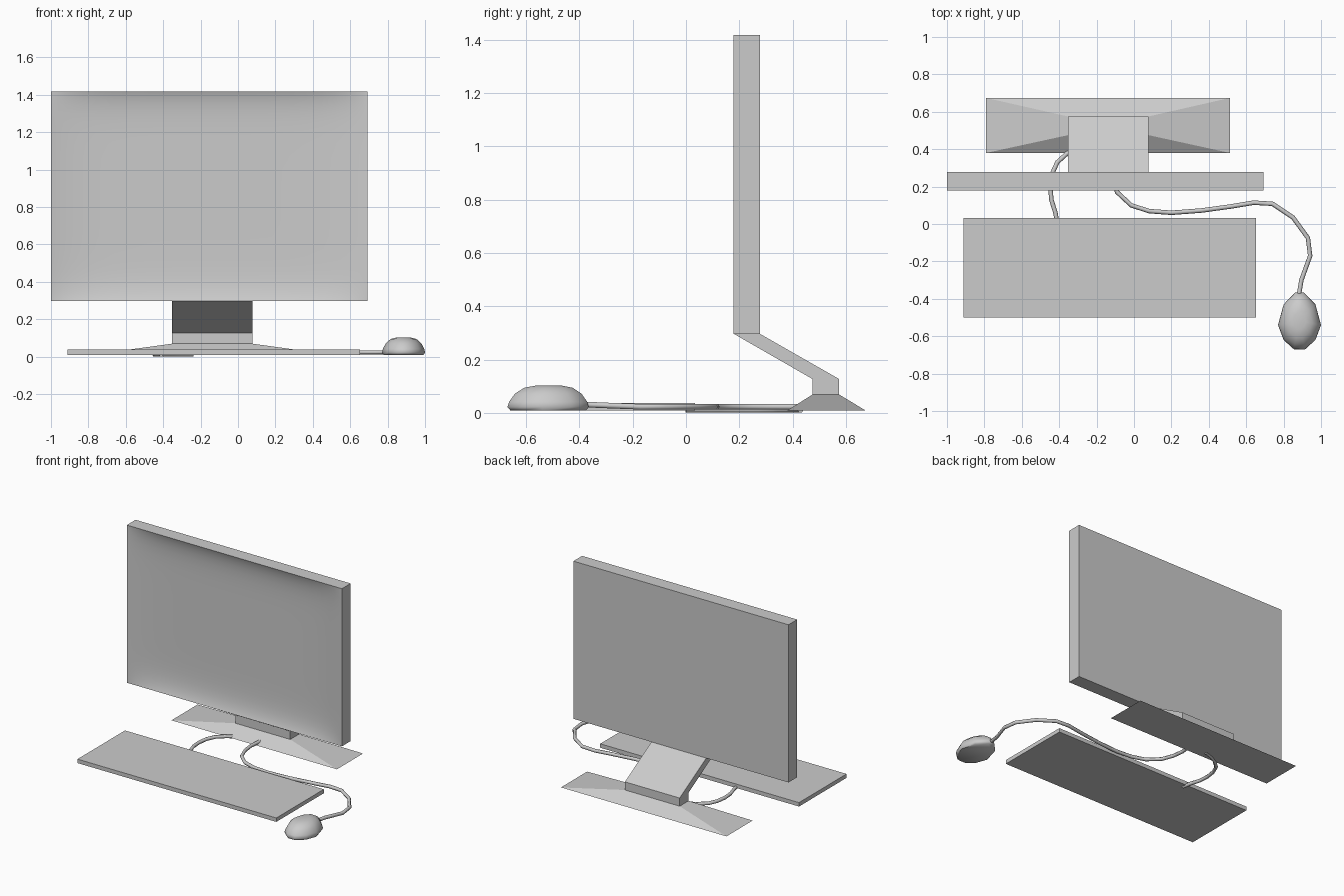
import bpy
import math

if "Cube" in bpy.data.objects:
    bpy.data.objects.remove(bpy.data.objects["Cube"])


def mesh_object(name, verts, faces, smooth=None):
    me = bpy.data.meshes.new(name)
    me.from_pydata(verts, [], faces)
    me.update()
    ob = bpy.data.objects.new(name, me)
    bpy.context.collection.objects.link(ob)
    if smooth:
        bpy.ops.object.select_all(action='DESELECT')
        bpy.context.view_layer.objects.active = ob
        ob.select_set(True)
        bpy.ops.object.shade_smooth_by_angle(angle=smooth)
    return ob


def loft(name, rings, smooth=None):
    """Skin equal-length counter-clockwise rings from bottom to top and cap both ends."""
    n = len(rings[0])
    faces = [list(range(n))[::-1]]
    for r in range(len(rings) - 1):
        for i in range(n):
            a, b = r * n + i, r * n + (i + 1) % n
            faces.append([a, b, b + n, a + n])
    faces.append([(len(rings) - 1) * n + i for i in range(n)])
    return mesh_object(name, [v for ring in rings for v in ring], faces, smooth)


def rect(x0, x1, y0, y1, z):
    return [(x0, y0, z), (x1, y0, z), (x1, y1, z), (x0, y1, z)]


def cable(name, points, radius):
    cu = bpy.data.curves.new(name, 'CURVE')
    cu.dimensions = '3D'
    cu.bevel_depth = radius
    cu.bevel_resolution = 1
    cu.use_fill_caps = True
    sp = cu.splines.new('POLY')
    sp.points.add(len(points) - 1)
    for p, co in zip(sp.points, points):
        p.co = (*co, 1)
    ob = bpy.data.objects.new(name, cu)
    bpy.context.collection.objects.link(ob)
    bpy.ops.object.select_all(action='DESELECT')
    bpy.context.view_layer.objects.active = ob
    ob.select_set(True)
    bpy.ops.object.convert(target='MESH')


def dished_panel(name, x0, x1, y0, y1, z0, z1, depth, n=24):
    """Box whose front (-y) face is hollowed into a smooth shallow dish."""
    t = [math.sin(math.pi * (i / n - 0.5)) for i in range(n + 1)]
    w = n + 1
    verts = [((x0 + x1) / 2 + u * (x1 - x0) / 2,
              y0 + depth * (1 - abs(u) ** 6) * (1 - abs(v) ** 8),
              (z0 + z1) / 2 + v * (z1 - z0) / 2) for v in t for u in t]
    faces = [[r * w + c, r * w + c + 1, (r + 1) * w + c + 1, (r + 1) * w + c]
             for r in range(n) for c in range(n)]
    k = len(verts)
    verts += [(x0, y1, z0), (x1, y1, z0), (x1, y1, z1), (x0, y1, z1)]
    bottom = list(range(w))
    top = [n * w + c for c in range(w)]
    left = [r * w for r in range(w)]
    right = [r * w + n for r in range(w)]
    faces += [bottom[::-1] + [k, k + 1], top + [k + 2, k + 3],
              left + [k + 3, k], right[::-1] + [k + 1, k + 2],
              [k + 1, k, k + 3, k + 2]]
    return mesh_object(name, verts, faces, smooth=0.7)


# Screen panel with hollowed front, and keyboard slab
dished_panel("screen", -1.0, 0.692, 0.179, 0.277, 0.297, 1.418, 0.03)
loft("keyboard", [rect(-0.912, 0.652, -0.501, 0.033, z) for z in (0.009, 0.037)])

# Stand: flared foot, short upright, then a neck leaning forward to the screen
loft("stand", [
    rect(-0.79, 0.512, 0.38, 0.674, 0.009),
    rect(-0.353, 0.078, 0.475, 0.575, 0.069),
    rect(-0.353, 0.078, 0.475, 0.575, 0.127),
    rect(-0.353, 0.078, 0.179, 0.277, 0.297),
])

# Mouse: faceted egg outline shrunk upward into a dome
half = [(0.03, -0.155), (0.085, -0.105), (0.115, -0.025), (0.085, 0.085), (0.022, 0.15)]
outline = half + [(-x, y) for x, y in reversed(half)]
levels = [(0.009, 0.93), (0.022, 1.0), (0.042, 0.96), (0.072, 0.82), (0.094, 0.6), (0.103, 0.3)]
loft("mouse", [[(0.885 + x * s, -0.515 + y * s, z) for x, y in outline]
               for z, s in levels], smooth=1.0)

# Cables running into the stand
cable("keyboard_cable", [(x, y, 0.012) for x, y in [
    (-0.41, 0.0), (-0.42, 0.06), (-0.442, 0.13), (-0.447, 0.2), (-0.437, 0.27),
    (-0.41, 0.33), (-0.355, 0.38), (-0.3, 0.41), (-0.24, 0.43)]], 0.012)
cable("mouse_cable", [(0.88, -0.39, 0.032), (0.895, -0.3, 0.028)] + [(x, y, 0.023) for x, y in [
    (0.942, -0.17), (0.93, -0.075), (0.85, 0.035), (0.74, 0.108), (0.64, 0.114),
    (0.52, 0.094), (0.36, 0.072), (0.2, 0.06), (0.08, 0.069), (-0.015, 0.1),
    (-0.09, 0.17), (-0.12, 0.25), (-0.13, 0.33), (-0.12, 0.43)]], 0.012)
